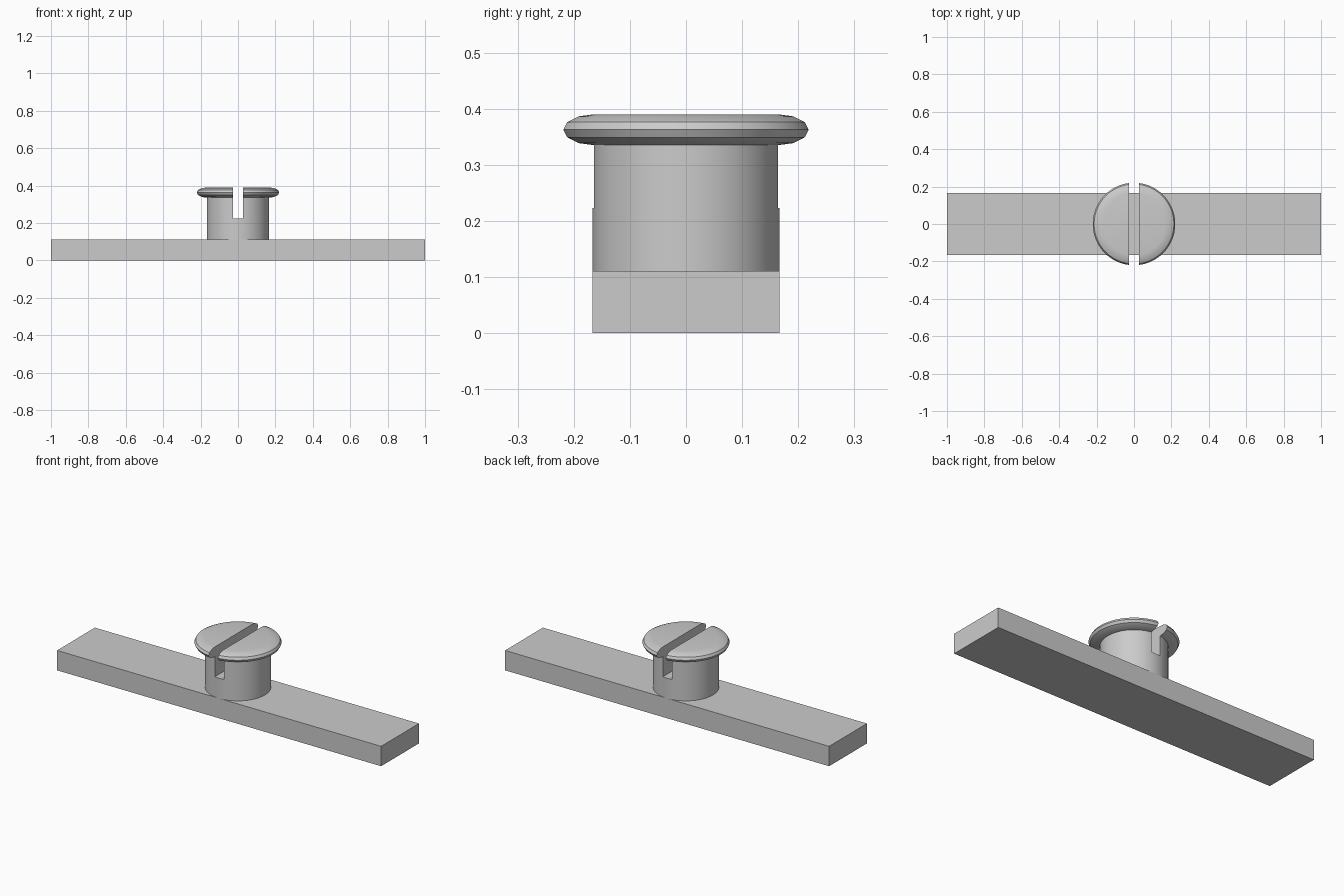
import bpy
import math

cube = bpy.data.objects.get("Cube")
if cube:
    bpy.data.objects.remove(cube, do_unlink=True)

# Single plain grey for the whole fastener
grey = bpy.data.materials.new("plain_grey")
grey.use_nodes = True
colour = (0.6, 0.6, 0.6, 1)
grey.diffuse_color = colour
grey.node_tree.nodes["Principled BSDF"].inputs["Base Color"].default_value = colour

BAR_TOP, SLOT_FLOOR = 0.111, 0.223
POST_R, SIDES = 0.1665, 96
HEAD_MID, HEAD_HALF, LIP = 0.3625, 0.0275, 0.054


def box(name, size, location):
    bpy.ops.mesh.primitive_cube_add(size=1, location=location)
    obj = bpy.context.object
    obj.name = name
    obj.scale = size
    bpy.ops.object.transform_apply(location=False, rotation=False, scale=True)
    obj.data.materials.append(grey)
    return obj


def lathe(name, profile):
    """Closed solid of revolution from (radius, height) points, bottom to top."""
    verts = [(r * math.cos(2 * math.pi * i / SIDES), r * math.sin(2 * math.pi * i / SIDES), z)
             for r, z in profile for i in range(SIDES)]
    faces = [list(range(SIDES))[::-1]]
    for k in range(len(profile) - 1):
        a, b = k * SIDES, (k + 1) * SIDES
        for i in range(SIDES):
            j = (i + 1) % SIDES
            faces.append((a + i, a + j, b + j, b + i))
    faces.append(list(range(len(verts) - SIDES, len(verts))))
    mesh = bpy.data.meshes.new(name)
    mesh.from_pydata(verts, [], faces)
    mesh.materials.append(grey)
    obj = bpy.data.objects.new(name, mesh)
    bpy.context.collection.objects.link(obj)
    return obj


# Flat base bar
box("base_bar", (2, 0.333, BAR_TOP), (0, 0, BAR_TOP / 2))

# Round post flaring into a head with a rounded rim
profile = [(POST_R, BAR_TOP)]
for step in range(7):
    angle = math.radians(-90 + 30 * step)
    radius = POST_R + LIP * math.cos(angle)
    profile.append((radius, HEAD_MID + HEAD_HALF * math.sin(angle)))
stud = lathe("slotted_stud", profile)

# Slot cut through the head and upper post
cutter = box("slot_cutter", (0.056, 0.6, 0.4), (0, 0, SLOT_FLOOR + 0.2))
cutter.hide_render = True
cut = stud.modifiers.new("slot", 'BOOLEAN')
cut.operation = 'DIFFERENCE'
cut.solver = 'EXACT'
cut.object = cutter
bpy.ops.object.select_all(action='DESELECT')
stud.select_set(True)
bpy.context.view_layer.objects.active = stud
bpy.ops.object.modifier_apply(modifier=cut.name)
bpy.data.objects.remove(cutter, do_unlink=True)
bpy.ops.object.shade_smooth_by_angle(angle=math.radians(35))
